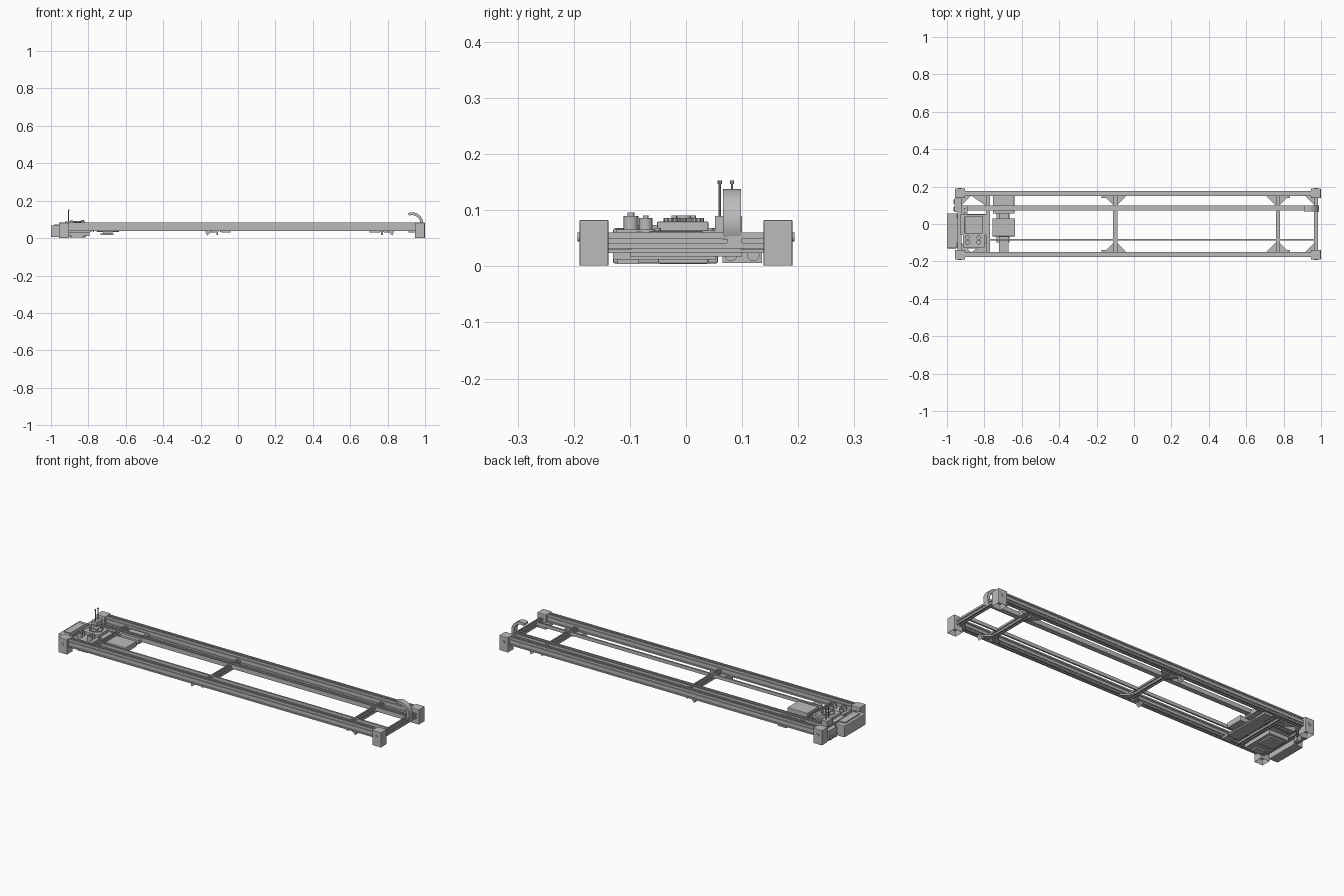
import bpy, bmesh, math

if "Cube" in bpy.data.objects:
    bpy.data.objects.remove(bpy.data.objects["Cube"], do_unlink=True)

grey = bpy.data.materials.new("machine grey")
grey.use_nodes = True
grey.diffuse_color = (0.5, 0.5, 0.5, 1)
grey.node_tree.nodes["Principled BSDF"].inputs["Base Color"].default_value = (0.5, 0.5, 0.5, 1)


def prism(name, pts, axis, a, b, smooth=False):
    """Extrude a 2D outline along an axis from a to b."""
    def place(p, t):
        co = list(p)
        co.insert("xyz".index(axis), t)
        return co
    bm = bmesh.new()
    face = bm.faces.new([bm.verts.new(place(p, a)) for p in pts])
    ext = bmesh.ops.extrude_face_region(bm, geom=[face])["geom"]
    for v in ext:
        if isinstance(v, bmesh.types.BMVert):
            v.co["xyz".index(axis)] = b
    bmesh.ops.recalc_face_normals(bm, faces=bm.faces)
    mesh = bpy.data.meshes.new(name)
    bm.to_mesh(mesh)
    bm.free()
    mesh.materials.append(grey)
    ob = bpy.data.objects.new(name, mesh)
    bpy.context.collection.objects.link(ob)
    if smooth:
        bpy.ops.object.select_all(action="DESELECT")
        ob.select_set(True)
        bpy.context.view_layer.objects.active = ob
        bpy.ops.object.shade_smooth_by_angle(angle=math.radians(35))
    return ob


def box(name, x, y, z, bevel=0):
    ob = prism(name, [(x[0], y[0]), (x[1], y[0]), (x[1], y[1]), (x[0], y[1])], "z", *z)
    if bevel:
        mod = ob.modifiers.new("edge rounding", "BEVEL")
        mod.width, mod.segments = bevel, 2
    return ob


def ring(c, r, n=24):
    return [(c[0] + r * math.cos(math.tau * i / n), c[1] + r * math.sin(math.tau * i / n)) for i in range(n)]


def cyl(name, c, r, axis, a, b, n=24):
    return prism(name, ring(c, r, n), axis, a, b, smooth=True)


def slotted(cx, cy, w, h, slots_w=1, slots_h=1, s=0.004, d=0.005):
    """Outline of an extruded rail with a groove for each slot."""
    pts = []
    for side in range(4):
        ang = side * math.pi / 2
        length, depth, n = (w, h, slots_w) if side % 2 == 0 else (h, w, slots_h)
        local = [(-length / 2, 0)]
        for i in range(n):
            c = length * ((i + 0.5) / n - 0.5)
            local += [(c - s, 0), (c - s, d), (c + s, d), (c + s, 0)]
        for u, v in local:
            v -= depth / 2
            pts.append((cx + u * math.cos(ang) - v * math.sin(ang),
                        cy + u * math.sin(ang) + v * math.cos(ang)))
    return pts


# Long side rails
for label, s in (("back", 1), ("front", -1)):
    prism(label + "_rail", slotted(s * 0.163, 0.06, 0.027, 0.046, 1, 2), "x", -0.95, 0.99)

# Cross rails
for label, x in (("left_end", -0.932), ("left", -0.78), ("middle", -0.1), ("right", 0.77), ("right_end", 0.973)):
    prism(label + "_cross_rail", slotted(x, 0.046, 0.022, 0.028), "y", -0.152, 0.152)

# Hollow corner feet with bolts
for xl, x0 in (("left", -0.957), ("right", 0.946)):
    for yl, s in (("back", 1), ("front", -1)):
        foot = box(f"{yl}_{xl}_foot", (x0, x0 + 0.053), sorted((s * 0.138, s * 0.19)), (0, 0.083), 0.003)
        bm = bmesh.new()
        bm.from_mesh(foot.data)
        bm.faces.ensure_lookup_table()
        base = min(bm.faces, key=lambda f: f.calc_center_median().z)
        bmesh.ops.inset_region(bm, faces=[base], thickness=0.009)
        for v in base.verts:
            v.co.z += 0.028
        bm.to_mesh(foot.data)
        bm.free()
        cyl(f"{yl}_{xl}_bolt", (x0 + 0.026, 0.052), 0.008, "y", s * 0.188, s * 0.193, 12)

# Flat corner gussets: cross rail position, direction, leg length
for x, d, leg in ((-0.921, 1, 0.05), (-0.791, -1, 0.08), (-0.111, -1, 0.05), (-0.089, 1, 0.05),
                  (0.759, -1, 0.055), (0.781, 1, 0.05), (0.962, -1, 0.05)):
    for label, s in (("back", 1), ("front", -1)):
        y = s * 0.152
        prism(label + "_gusset", [(x, y), (x + d * leg, y), (x, y - s * min(leg, 0.055))], "z", 0.03, 0.038)

# Small brackets hanging below the side rails
for x, d in ((-0.11, -1), (0.77, 1)):
    for label, s in (("back", 1), ("front", -1)):
        prism(label + "_hanging_bracket", [(x + d * 0.03, 0.037), (x + d * 0.065, 0.037), (x + d * 0.055, 0.014)],
              "y", s * 0.14, s * 0.165)
        box(label + "_hanging_pin", (x - 0.006, x + 0.004), sorted((s * 0.14, s * 0.15)), (0.018, 0.036))

# Guide channel, guide strip and curved chute at the end of the channel
prism("guide_channel", [(0.073, 0.042), (0.1, 0.042), (0.1, 0.066), (0.094, 0.066), (0.094, 0.06),
                        (0.079, 0.06), (0.079, 0.066), (0.073, 0.066)], "x", -0.91, 0.985)
box("guide_strip", (-0.78, 0.965), (-0.088, -0.079), (0.044, 0.062))
arc = [math.radians(110 - 10 * i) for i in range(15)]
hood = [(0.93 + 0.06 * math.cos(t), 0.078 + 0.06 * math.sin(t)) for t in arc]
hood += [(0.93 + 0.045 * math.cos(t), 0.078 + 0.045 * math.sin(t)) for t in reversed(arc)]
prism("curved_chute", hood, "y", 0.066, 0.098, smooth=True)

# Control box on the left end
box("control_box", (-1.0, -0.945), (-0.13, 0.057), (0.005, 0.068), 0.004)
box("control_box_lid_step", (-0.985, -0.945), (-0.1, 0.03), (0.066, 0.074))
box("connector_panel", (-0.96, -0.943), (0.065, 0.135), (0.006, 0.06))
for y in (0.08, 0.12):
    cyl("connector_socket", (y, 0.02), 0.011, "x", -0.966, -0.935, 16)

# Drive unit: plates, motor and toothed wheel
box("drive_plate", (-0.93, -0.785), (-0.06, 0.052), (0.056, 0.064))
box("drive_housing", (-0.905, -0.81), (-0.052, 0.04), (0.062, 0.08), 0.003)
box("motor", (-0.9, -0.812), (-0.05, 0.04), (0.004, 0.03), 0.004)
box("motor_mount", (-0.915, -0.795), (-0.13, 0.053), (0.012, 0.034))
gear = [(-0.857 + (0.036 if i % 4 < 2 else 0.031) * math.cos(math.tau * i / 80),
         -0.004 + (0.036 if i % 4 < 2 else 0.031) * math.sin(math.tau * i / 80)) for i in range(80)]
prism("toothed_wheel", gear, "z", 0.08, 0.086)
cyl("wheel_hub", (-0.857, -0.004), 0.015, "z", 0.084, 0.091)
for i in range(4):
    t = math.pi / 4 + i * math.pi / 2
    cyl("wheel_screw", (-0.857 + 0.024 * math.cos(t), -0.004 + 0.024 * math.sin(t)), 0.005, "z", 0.084, 0.091, 12)
for sx in (-1, 1):
    for sy in (-1, 1):
        cyl("plate_screw", (-0.857 + sx * 0.06, -0.004 + sy * 0.047), 0.006, "z", 0.06, 0.068, 12)

# Idler rollers and their bearing box
box("idler_plate", (-0.915, -0.8), (-0.125, -0.055), (0.054, 0.066))
for x in (-0.89, -0.83):
    cyl("tall_idler", (x, -0.098), 0.013, "z", 0.06, 0.09)
    cyl("tall_idler_cap", (x, -0.098), 0.006, "z", 0.09, 0.096, 12)
    cyl("short_idler", (x, -0.072), 0.012, "z", 0.06, 0.086)
    cyl("short_idler_cap", (x, -0.072), 0.005, "z", 0.086, 0.091, 12)
box("bearing_box", (-0.89, -0.83), (-0.122, -0.084), (0.004, 0.022))

# Tray boxes on a carrier strip
box("carrier_strip", (-0.722, -0.672), (-0.15, 0.165), (0.024, 0.036))
box("carrier_underside", (-0.735, -0.665), (-0.1, 0.1), (0.018, 0.026))
box("front_tray_box", (-0.757, -0.635), (-0.066, 0.03), (0.034, 0.063), 0.002)
box("back_tray_box", (-0.755, -0.64), (0.055, 0.15), (0.034, 0.056), 0.002)
box("back_tray_ridge", (-0.745, -0.65), (0.105, 0.138), (0.054, 0.06))

# Upright sensor pins with heads
for y in (0.06, 0.082):
    cyl("sensor_pin", (-0.906, y), 0.002, "z", 0.062, 0.15, 8)
    cyl("sensor_pin_head", (-0.906, y), 0.004, "z", 0.147, 0.153, 10)
box("sensor_base", (-0.925, -0.89), (0.052, 0.1), (0.05, 0.09))
